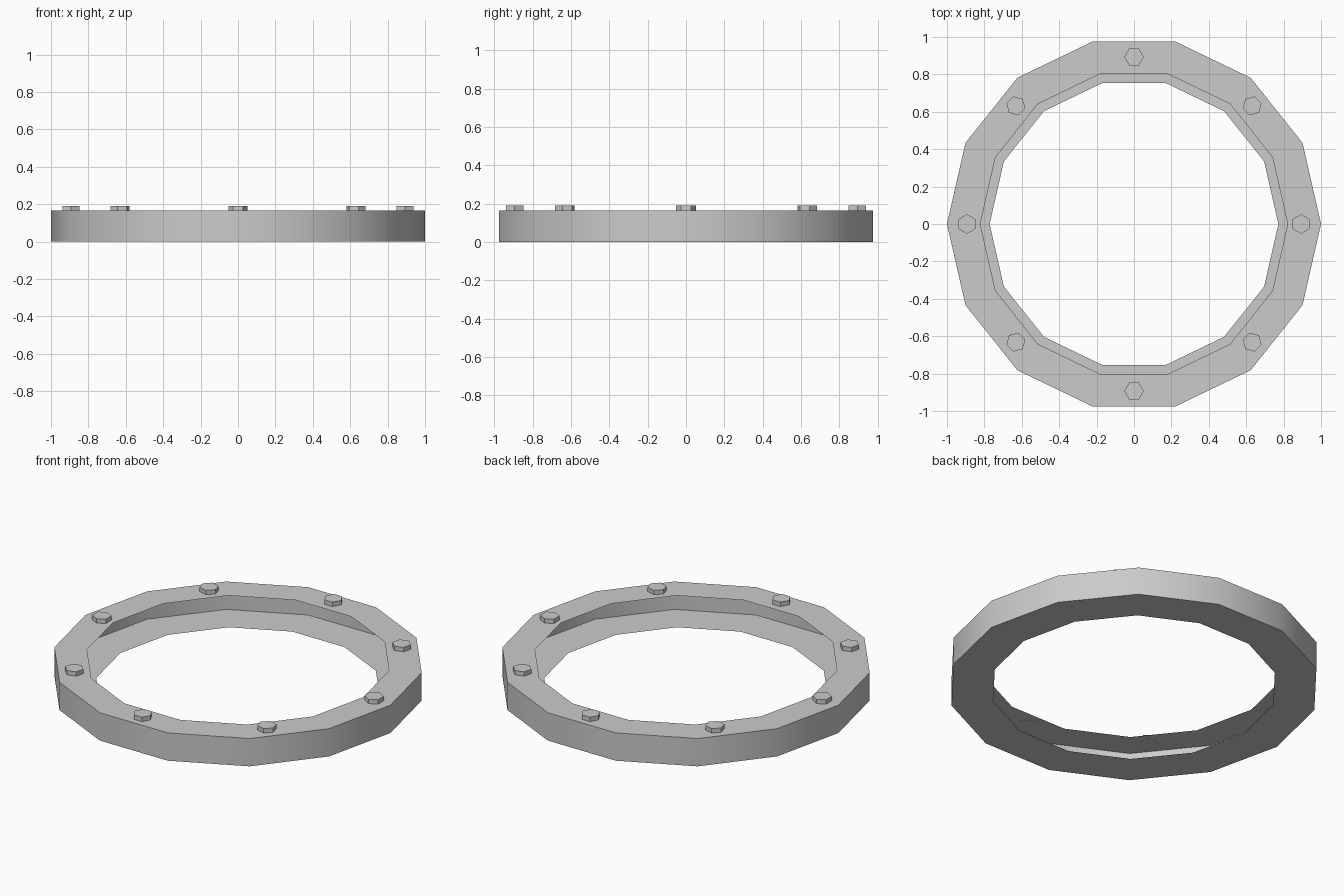
import bpy, bmesh, math

if "Cube" in bpy.data.objects:
    bpy.data.objects.remove(bpy.data.objects["Cube"])

SIDES = 14
HEIGHT = 0.165
INNER = 0.772
INNER_TOP = 0.822


def make_object(name, bm):
    mesh = bpy.data.meshes.new(name)
    bm.to_mesh(mesh)
    bm.free()
    obj = bpy.data.objects.new(name, mesh)
    bpy.context.collection.objects.link(obj)
    bpy.ops.object.select_all(action='DESELECT')
    obj.select_set(True)
    bpy.context.view_layer.objects.active = obj
    bpy.ops.object.shade_smooth_by_angle(angle=math.radians(30))
    return obj


# Thin channel ring: bottom flange, outer wall, top flange, open on the inside
profile = [(INNER, 0), (1, 0), (1, HEIGHT), (INNER_TOP, HEIGHT)]
bm = bmesh.new()
rings = []
for r, z in profile:
    rings.append([bm.verts.new((r * math.cos(math.tau * i / SIDES),
                                r * math.sin(math.tau * i / SIDES), z))
                  for i in range(SIDES)])
for lower, upper in zip(rings, rings[1:]):
    for i in range(SIDES):
        j = (i + 1) % SIDES
        bm.faces.new((lower[i], lower[j], upper[j], upper[i]))
make_object("channel_ring", bm)

# Eight hexagonal bolt heads, each turned to face the centre
for k in range(8):
    a = math.tau * k / 8
    cx, cy = 0.893 * math.cos(a), 0.893 * math.sin(a)
    bm = bmesh.new()
    base = [bm.verts.new((cx + 0.052 * math.cos(a + math.pi / 2 + math.tau * i / 6),
                          cy + 0.052 * math.sin(a + math.pi / 2 + math.tau * i / 6),
                          HEIGHT - 0.001)) for i in range(6)]
    face = bm.faces.new(base)
    top = bmesh.ops.extrude_face_region(bm, geom=[face])["geom"]
    bmesh.ops.translate(bm, vec=(0, 0, 0.027),
                        verts=[v for v in top if isinstance(v, bmesh.types.BMVert)])
    bmesh.ops.recalc_face_normals(bm, faces=bm.faces)
    make_object(f"bolt_head_{k + 1}", bm)
